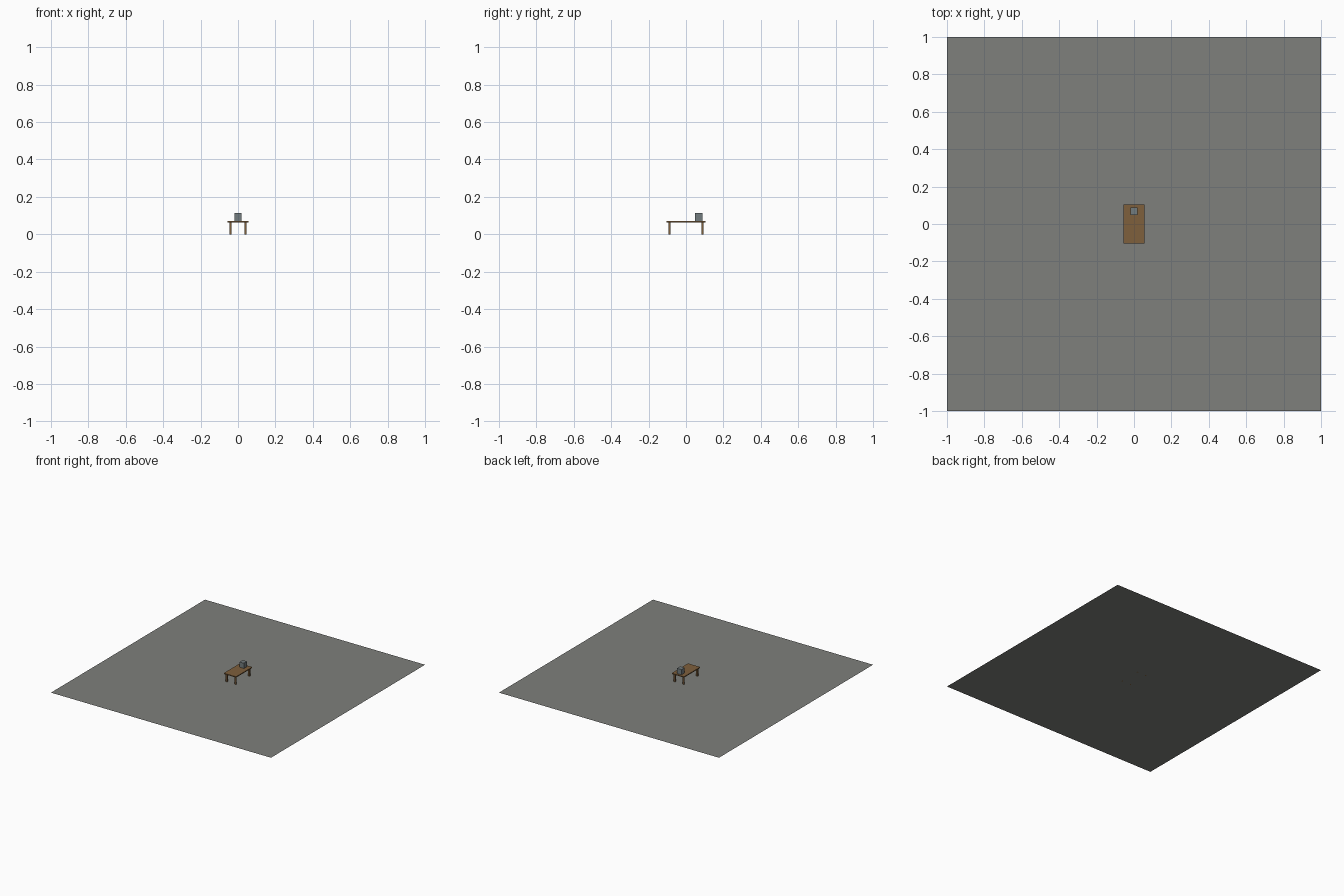
import bpy

if "Cube" in bpy.data.objects:
    bpy.data.objects.remove(bpy.data.objects["Cube"])


def material(name, rgb):
    m = bpy.data.materials.new(name)
    m.diffuse_color = (*rgb, 1.0)
    m.use_nodes = True
    m.node_tree.nodes["Principled BSDF"].inputs["Base Color"].default_value = m.diffuse_color
    return m


ground_mat = material("warm grey", (0.21, 0.215, 0.20))
wood_mat = material("brown wood", (0.21, 0.115, 0.045))
block_mat = material("blue grey", (0.17, 0.20, 0.21))


def box(name, lo, hi, mat):
    size = [b - a for a, b in zip(lo, hi)]
    mid = [(a + b) / 2 for a, b in zip(lo, hi)]
    bpy.ops.mesh.primitive_cube_add(size=1, location=mid)
    ob = bpy.context.object
    ob.name = name
    ob.scale = size
    bpy.ops.object.transform_apply(location=False, rotation=False, scale=True)
    ob.data.materials.append(mat)
    return ob


# Flat floor
bpy.ops.mesh.primitive_plane_add(size=2)
floor = bpy.context.object
floor.name = "floor"
floor.data.materials.append(ground_mat)

# Table top
box("table_top", (-0.056, -0.105, 0.064), (0.056, 0.105, 0.071), wood_mat)

# Four square legs
for sx, side in ((-1, "left"), (1, "right")):
    for sy, end in ((-1, "front"), (1, "back")):
        x, y = sx * 0.04, sy * 0.088
        box(f"{end}_{side}_leg", (x - 0.006, y - 0.006, 0.0),
            (x + 0.006, y + 0.006, 0.064), wood_mat)

# Block resting near the back of the table
box("block", (-0.02, 0.048, 0.071), (0.02, 0.088, 0.114), block_mat)
